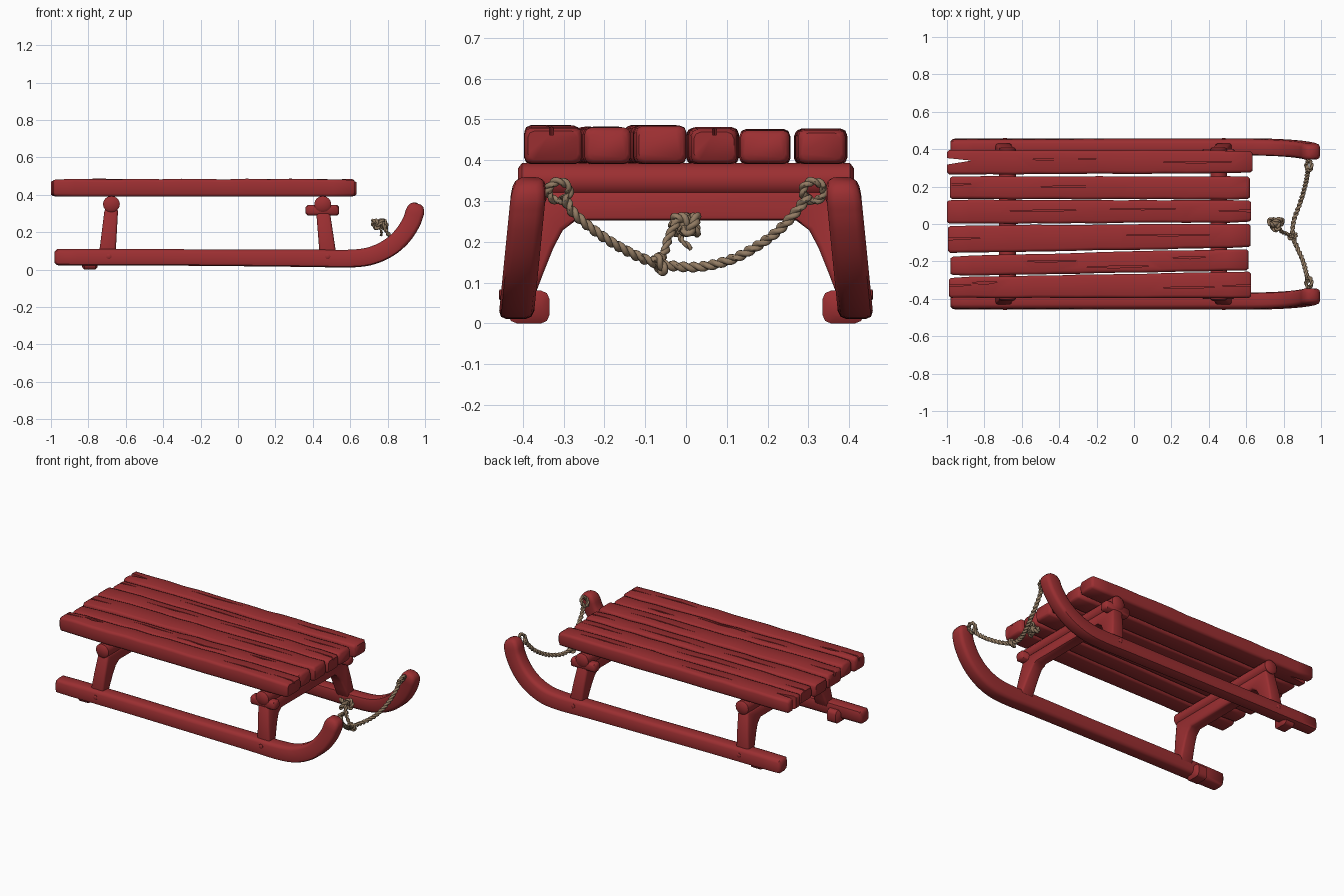
import bpy, bmesh, math, random
from mathutils import Vector as V

if "Cube" in bpy.data.objects:
    bpy.data.objects.remove(bpy.data.objects["Cube"])

random.seed(4)


def material(name, rgb):
    m = bpy.data.materials.new(name)
    m.diffuse_color = (*rgb, 1)
    m.use_nodes = True
    m.node_tree.nodes["Principled BSDF"].inputs["Base Color"].default_value = m.diffuse_color
    return m


RED = material("red_paint", (0.33, 0.028, 0.031))
TAN = material("rope_tan", (0.29, 0.20, 0.125))


def skin(bm, rings):
    """Bridge a list of equal-length point rings and cap both ends."""
    vs = [[bm.verts.new(p) for p in r] for r in rings]
    n = len(vs[0])
    for a, b in zip(vs, vs[1:]):
        for i in range(n):
            bm.faces.new((a[i], a[(i + 1) % n], b[(i + 1) % n], b[i]))
    bm.faces.new(vs[0][::-1])
    bm.faces.new(vs[-1])


def finish(bm, name, mat, bevel=0.0, cutter=None):
    bmesh.ops.recalc_face_normals(bm, faces=bm.faces)
    me = bpy.data.meshes.new(name)
    bm.to_mesh(me)
    bm.free()
    ob = bpy.data.objects.new(name, me)
    bpy.context.collection.objects.link(ob)
    me.materials.append(mat)
    if bevel:
        b = ob.modifiers.new("round", 'BEVEL')
        b.width, b.segments, b.angle_limit = bevel, 2, math.radians(40)
    if cutter:
        c = ob.modifiers.new("cracks", 'BOOLEAN')
        c.operation, c.solver, c.object = 'DIFFERENCE', 'EXACT', cutter
    bpy.ops.object.select_all(action='DESELECT')
    ob.select_set(True)
    bpy.context.view_layer.objects.active = ob
    if ob.modifiers:
        bpy.ops.object.convert(target='MESH')
    bpy.ops.object.shade_smooth_by_angle(angle=math.radians(48))
    return ob


def rounded(c, u, v, w, h, r):
    """Rounded rectangle ring, w along u and h along v."""
    r = min(r, w * 0.48, h * 0.48)
    pts = []
    for k, (sx, sy) in enumerate(((1, 1), (-1, 1), (-1, -1), (1, -1))):
        for j in range(3):
            a = math.pi / 2 * (k + j / 2)
            pts.append(c + u * (sx * (w / 2 - r) + r * math.cos(a))
                         + v * (sy * (h / 2 - r) + r * math.sin(a)))
    return pts


def spline(pts, steps):
    """Catmull-Rom samples through the points."""
    p = [V(q) for q in pts]
    p = [2 * p[0] - p[1]] + p + [2 * p[-1] - p[-2]]
    out = []
    for i in range(1, len(p) - 2):
        a, b, c, d = p[i - 1:i + 3]
        for s in range(steps):
            t = s / steps
            out.append(0.5 * (2 * b + (c - a) * t + (2 * a - 5 * b + 4 * c - d) * t * t
                              + (3 * b - a - 3 * c + d) * t ** 3))
    return out + [p[-2]]


X, Y, Z = V((1, 0, 0)), V((0, 1, 0)), V((0, 0, 1))

# Crack cutters: x, y, length, width, depth
bm = bmesh.new()
for x, y, l, w, d in ((-1, .335, .26, .035, .2), (-1, .21, .3, .012, .02), (-1, -.33, .3, .012, .03),
                      (-1, -.08, .36, .012, .03), (.62, .07, .4, .01, .02), (.62, -.33, .3, .01, .02),
                      (-.8, -.315, .14, .018, .02), (-.1, -.23, .4, .01, .015), (.3, -.18, .2, .012, .015),
                      (.05, .08, .5, .008, .015), (-.5, .07, .4, .009, .015), (-.3, .2, .5, .008, .015),
                      (.35, .33, .4, .008, .015), (-.4, .345, .4, .008, .015), (.2, -.06, .5, .008, .015),
                      (-.45, -.2, .3, .008, .015), (.3, -.34, .35, .009, .015), (.45, .19, .3, .008, .015)):
    ring = [V((x - l / 2, y, 0)), V((x, y - w / 2, 0)), V((x + l / 2, y + .004, 0)), V((x, y + w / 2, 0))]
    skin(bm, [[p + Z * (.482 - d) for p in ring], [p + Z * .52 for p in ring]])
cutter = finish(bm, "crack_cutter", RED)
cutter.hide_render = True
cutter.hide_viewport = False

# Seat planks: rear y range, front y range, x range, top height
planks = ((-.395, -.285, -.397, -.254, -.99, .625, .484), (-.277, -.172, -.249, -.132, -.98, .612, .481),
          (-.155, -.008, -.126, .001, -.995, .624, .484), (.0, .128, .009, .127, -1, .625, .480),
          (.134, .255, .131, .254, -.985, .62, .475), (.264, .396, .272, .392, -1, .633, .476))
bm = bmesh.new()
for a0, a1, b0, b1, x0, x1, top in planks:
    rings = []
    n = 14
    stations = [(0, .022)] + [(.012 / 1.6, .004)] + [(i / n, 0) for i in range(1, n)] + [(1 - .012 / 1.6, .004), (1, .022)]
    for t, inset in stations:
        y0 = a0 + (b0 - a0) * t + random.uniform(-.002, .002)
        y1 = a1 + (b1 - a1) * t + random.uniform(-.002, .002)
        zt = top + random.uniform(-.003, .002)
        c = V((x0 + (x1 - x0) * t, (y0 + y1) / 2, (zt + .39) / 2))
        rings.append(rounded(c, Y, Z, y1 - y0 - inset, zt - .39 - inset, .016))
    skin(bm, rings)
finish(bm, "seat_planks", RED, cutter=cutter)
bpy.data.objects.remove(cutter)

# Runners with upswept front, leaning inward
path = spline([(-.98, 0, .066), (-.5, 0, .066), (0, 0, .062), (.4, 0, .060), (.58, 0, .058),
               (.70, 0, .070), (.80, 0, .112), (.875, 0, .175), (.925, 0, .25), (.946, 0, .308)], 4)
for side, label in ((-1, "front"), (1, "back")):
    bm = bmesh.new()
    rings = []

    def add(p, t, w, h):
        nrm = V((-t.z, 0, t.x))
        c = V((p.x, side * (.418 - .1 * p.z), p.z))
        lean = V((0, -side * .1, 0)) * nrm.z
        rings.append(rounded(c, Y, nrm + lean, w, h, .02))

    for i, p in enumerate(path):
        t = (path[min(i + 1, len(path) - 1)] - path[max(i - 1, 0)]).normalized()
        if i == 0:
            add(p, t, .062, .062)
            add(p + t * .012, t, .084, .086)
        else:
            add(p, t, .086, .088 + .012 * max(0, p.x))
    for d, s in ((.022, .9), (.038, .7), (.047, .4)):
        add(p + t * d, t, .086 * (.4 + .6 * s), .1 * s)
    skin(bm, rings)
    finish(bm, label + "_runner", RED)

    # Foot block under the rear end of the runner
    bm = bmesh.new()
    skin(bm, [rounded(V((x, side * .385, .04)), Y, Z, .1 - i, .08 - i, .02)
              for x, i in ((-.835, .03), (-.822, 0), (-.762, 0), (-.75, .03))])
    finish(bm, label + "_foot_block", RED)

    # Wooden peg heads on the runner
    bm = bmesh.new()
    for x in (-.69, .48):
        skin(bm, [[V((x + r * math.cos(a * math.pi / 5), side * y, .07 + r * math.sin(a * math.pi / 5)))
                   for a in range(10)] for y, r in ((.43, .014), (.456, .014), (.459, .009))])
    finish(bm, label + "_peg_heads", RED)

# Arched leg frames and round crossbars
half = [(.37, .07), (.347, .13), (.325, .185), (.302, .228), (.27, .252)]
outer = [(.395, .325), (.418, .2), (.435, .07)]
arch = ([(y, z) for y, z in half] + [(-y, z) for y, z in half[::-1]]
        + [(-y, z) for y, z in outer[::-1]] + outer)
for label, xb, xt in (("rear", -.70, -.677), ("fore", .482, .453)):
    bm = bmesh.new()
    rings = []
    for s in (-1, 1):
        ring = []
        for y, z in arch:
            k = (z - .07) / .255
            ring.append(V((xb + (xt - xb) * k + s * (.045 - .009 * k), y, z)))
        rings.append(ring)
    skin(bm, rings)
    finish(bm, label + "_leg_arch", RED, bevel=.012)

    bm = bmesh.new()
    skin(bm, [[V((xt + r * 1.05 * math.cos(a * math.pi / 8), y, .35 + r * math.sin(a * math.pi / 8)))
               for a in range(16)]
              for y, r in ((-.412, .03), (-.402, .043), (0, .043), (.402, .043), (.412, .03))])
    finish(bm, label + "_crossbar", RED)

# Short pegs locking the fore crossbar
bm = bmesh.new()
for side in (-1, 1):
    skin(bm, [rounded(V((x, side * .372, .317)), Y, Z, .06 - i, .056 - i, .015)
              for x, i in ((.362, .02), (.372, 0), (.53, 0), (.54, .02))])
finish(bm, "crossbar_pegs", RED)


def rope(name, pts, r, steps=8, pitch=.05, core=None):
    """Two twisted strands along a smooth path."""
    path = spline(pts, steps)
    bm = bmesh.new()
    for strand in (0, math.pi):
        n, dist, rings = V((.3, .2, .9)), 0, []
        for i, p in enumerate(path):
            t = (path[min(i + 1, len(path) - 1)] - path[max(i - 1, 0)]).normalized()
            n = (n - t * n.dot(t)).normalized()
            b = t.cross(n)
            dist += (p - path[max(i - 1, 0)]).length
            a = strand + dist / pitch * math.tau
            c = p + (n * math.cos(a) + b * math.sin(a)) * r * .4
            rings.append([c + (n * math.cos(q * math.tau / 8) + b * math.sin(q * math.tau / 8)) * r * .72
                          for q in range(8)])
        skin(bm, rings)
    if core:
        res = bmesh.ops.create_icosphere(bm, subdivisions=2, radius=core[1])
        bmesh.ops.translate(bm, verts=res["verts"], vec=core[0])
    return finish(bm, name, TAN)


# Pull rope sagging between the runner tips
rope("pull_rope", [(.935, -.30, .315), (.925, -.275, .27), (.905, -.2, .21), (.87, -.12, .165), (.848, -.06, .145),
                   (.855, .02, .138), (.88, .09, .150), (.90, .15, .175), (.918, .22, .222), (.928, .275, .28),
                   (.932, .30, .318)], .0125, steps=12)
# Rope rings on the runner tips
for side, label in ((-1, "front"), (1, "back")):
    rope(label + "_rope_ring",
         [(.935 + .014 * math.sin(a * math.tau / 10), side * (.312 + .026 * math.cos(a * math.tau / 10)),
           .324 + .024 * math.sin(a * math.tau / 10)) for a in range(12)], .0105, steps=4)
# Rope tail rising to a bundled knot
rope("rope_tail", [(.85, -.068, .135), (.835, -.062, .155), (.81, -.05, .18), (.79, -.042, .212),
                   (.775, -.02, .25), (.76, 0, .255)], .0105)
rope("tail_joint", [(.85, -.085, .15), (.862, -.07, .16), (.862, -.055, .132), (.838, -.06, .128),
                    (.835, -.075, .155), (.855, -.06, .165)], .0115)
knot = [(.758 + .013 * (math.sin(t) + 2 * math.sin(2 * t)), .002 + .011 * (math.cos(t) - 2 * math.cos(2 * t)),
         .242 - .02 * math.sin(3 * t)) for t in (i * math.tau / 18 for i in range(20))]
rope("rope_knot", knot, .0125, steps=4, core=(V((.758, .003, .242)), .024))
rope("knot_end", [(.76, -.01, .225), (.765, -.012, .205), (.768, .003, .192), (.765, .012, .182)], .007, steps=6)
